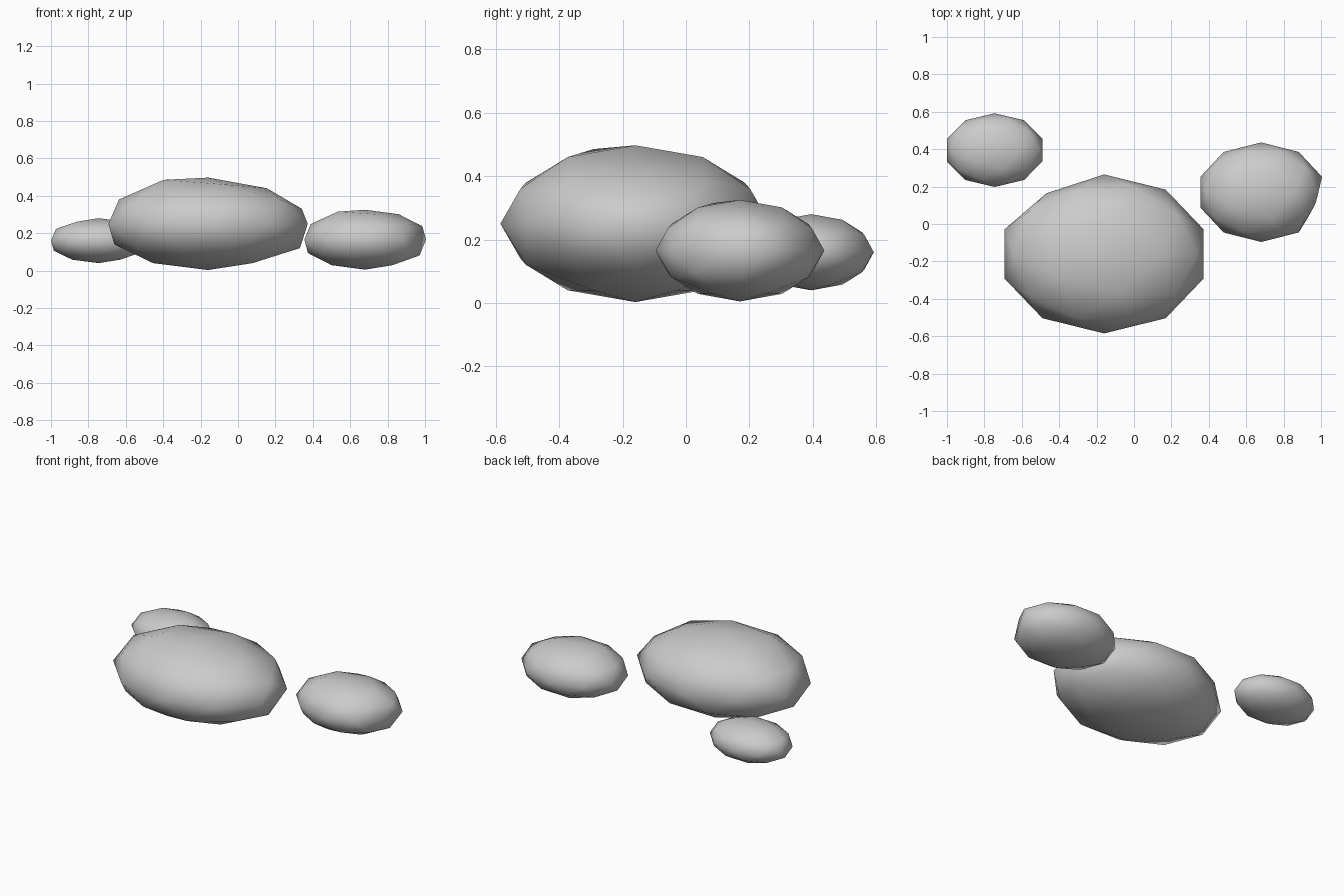
import bpy
from mathutils import Vector

cube = bpy.data.objects.get("Cube")
if cube:
    bpy.data.objects.remove(cube, do_unlink=True)

# One plain stone colour
stone = bpy.data.materials.new("stone grey")
stone.use_nodes = True
colour = (0.6, 0.6, 0.6, 1)
stone.diffuse_color = colour
stone.node_tree.nodes["Principled BSDF"].inputs["Base Color"].default_value = colour


def pebble(name, centre, radii, nudges=()):
    """Flattened low-poly ball; each nudge moves the vertex nearest a direction."""
    bpy.ops.mesh.primitive_ico_sphere_add(subdivisions=2, radius=1)
    ob = bpy.context.object
    ob.name = ob.data.name = name
    verts = ob.data.vertices
    moves = []
    for direction, offset in nudges:
        aim = Vector(direction).normalized()
        moves.append((max(verts, key=lambda v: v.co.dot(aim)).index, Vector(offset)))
    for v in verts:
        v.co = Vector(a * b for a, b in zip(v.co, radii))
    for index, offset in moves:
        verts[index].co += offset
    ob.location = centre
    ob.data.materials.append(stone)
    bpy.ops.object.shade_smooth()
    return ob


# Large stone, with a raised shoulder and a worn corner
pebble("large_stone", (-0.16, -0.16, 0.25), (0.56, 0.425, 0.247), [
    ((-0.43, -0.31, 0.85), (0, 0, 0.025)),
    ((0.53, 0, 0.85), (0.02, 0, -0.02)),
    ((0.89, 0, 0.45), (0, 0, -0.03)),
    ((0.85, 0, -0.53), (0.015, 0, 0)),
    ((-0.59, 0.81, 0), (0.02, -0.02, 0)),
])

# Medium stone, one side worn in
pebble("medium_stone", (0.68, 0.17, 0.165), (0.342, 0.266, 0.16), [
    ((0.95, -0.31, 0), (-0.035, 0.02, 0)),
    ((-0.43, -0.31, 0.85), (0, 0, 0.014)),
])

# Small stone
pebble("small_stone", (-0.745, 0.395, 0.16), (0.268, 0.197, 0.12))
